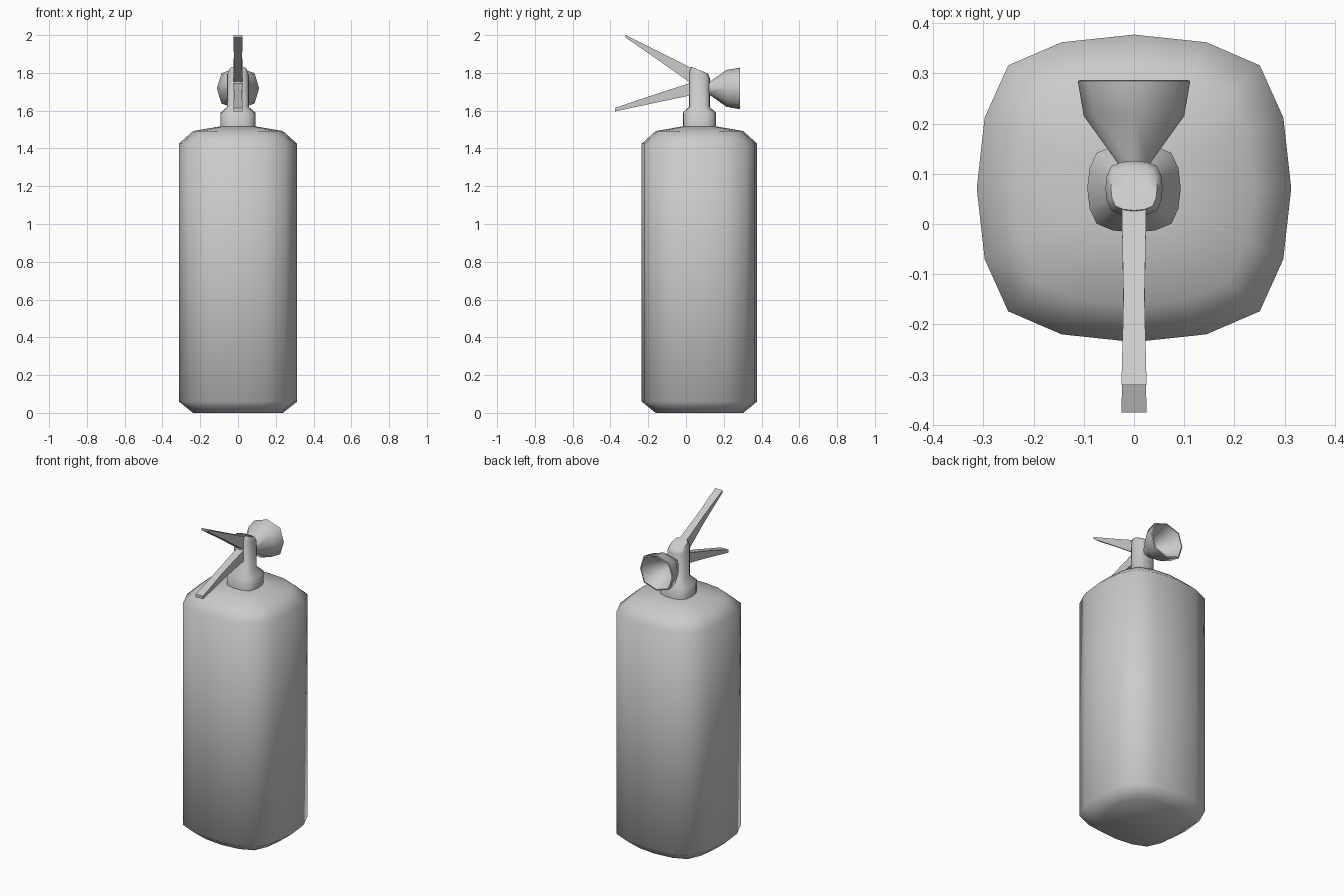
import bpy, bmesh, math
from mathutils import Vector

if "Cube" in bpy.data.objects:
    bpy.data.objects.remove(bpy.data.objects["Cube"])

CY = 0.071  # y of the cylinder axis

# quarter of the rounded-square section, on a unit half-width
QUARTER = [(1, 0), (0.95, 0.46), (0.80, 0.80), (0.46, 0.95)]
SECTION = []
for turn in range(4):
    for a, b in QUARTER:
        for _ in range(turn):
            a, b = -b, a
        SECTION.append((a, b))


def loft(name, rings, angle):
    """Skin a list of equal-length rings and cap both ends."""
    bm = bmesh.new()
    loops = [[bm.verts.new(p) for p in ring] for ring in rings]
    n = len(loops[0])
    for lo, hi in zip(loops, loops[1:]):
        for i in range(n):
            j = (i + 1) % n
            bm.faces.new((lo[i], lo[j], hi[j], hi[i]))
    bm.faces.new(loops[0][::-1])
    bm.faces.new(loops[-1])
    bmesh.ops.recalc_face_normals(bm, faces=bm.faces)
    mesh = bpy.data.meshes.new(name)
    bm.to_mesh(mesh)
    bm.free()
    ob = bpy.data.objects.new(name, mesh)
    bpy.context.collection.objects.link(ob)
    bpy.ops.object.select_all(action='DESELECT')
    ob.select_set(True)
    bpy.context.view_layer.objects.active = ob
    bpy.ops.object.shade_smooth_by_angle(angle=math.radians(angle))
    return ob


def flat_ring(rx, ry, z, tilt=0.0):
    return [Vector((a * rx, CY + b * ry, z - tilt * b * ry)) for a, b in SECTION]


# tank
loft("tank", [flat_ring(0.238, 0.232, 0.0), flat_ring(0.313, 0.306, 0.06),
              flat_ring(0.313, 0.306, 1.425), flat_ring(0.238, 0.232, 1.492),
              flat_ring(0.093, 0.088, 1.517)], 60)

# neck collar and valve stem with a sloping top
loft("valve", [flat_ring(0.093, 0.088, 1.51), flat_ring(0.093, 0.088, 1.588),
               flat_ring(0.057, 0.055, 1.62), flat_ring(0.057, 0.055, 1.79, 0.3),
               flat_ring(0.046, 0.044, 1.815, 0.4)], 60)


# handles: stations of (y, z low, z high, half-width)
def handle(name, stations):
    rings = []
    for y, lo, hi, w in stations:
        rings.append([Vector(p) for p in
                      ((-w, y, lo), (w, y, lo), (w, y, hi), (-w, y, hi))])
    loft(name, rings, 40)


handle("top_lever", [(0.05, 1.735, 1.825), (0.01, 1.757, 1.832),
                     (-0.32, 1.985, 2.0)] and
       [(0.05, 1.735, 1.82, 0.025), (0.01, 1.757, 1.835, 0.024),
        (-0.15, 1.87, 1.915, 0.021), (-0.32, 1.987, 2.0, 0.025)])
handle("carry_handle", [(0.05, 1.69, 1.755, 0.025), (0.01, 1.678, 1.742, 0.024),
                        (-0.18, 1.638, 1.681, 0.021), (-0.375, 1.596, 1.615, 0.025)])

# discharge horn: outside profile, rim, then hollow inside, as (y, radius)
HORN = [(0.09, 0.033), (0.122, 0.033), (0.215, 0.1), (0.285, 0.112),
        (0.287, 0.104), (0.225, 0.078), (0.165, 0.03)]
OCTAGON = [(1, 0), (0.78, 0.72), (0, 0.98), (-0.78, 0.72),
           (-1, 0), (-0.78, -0.72), (0, -0.98), (0.78, -0.72)]
loft("horn", [[Vector((a * r, y, 1.718 + b * r)) for a, b in OCTAGON]
              for y, r in HORN], 60)
